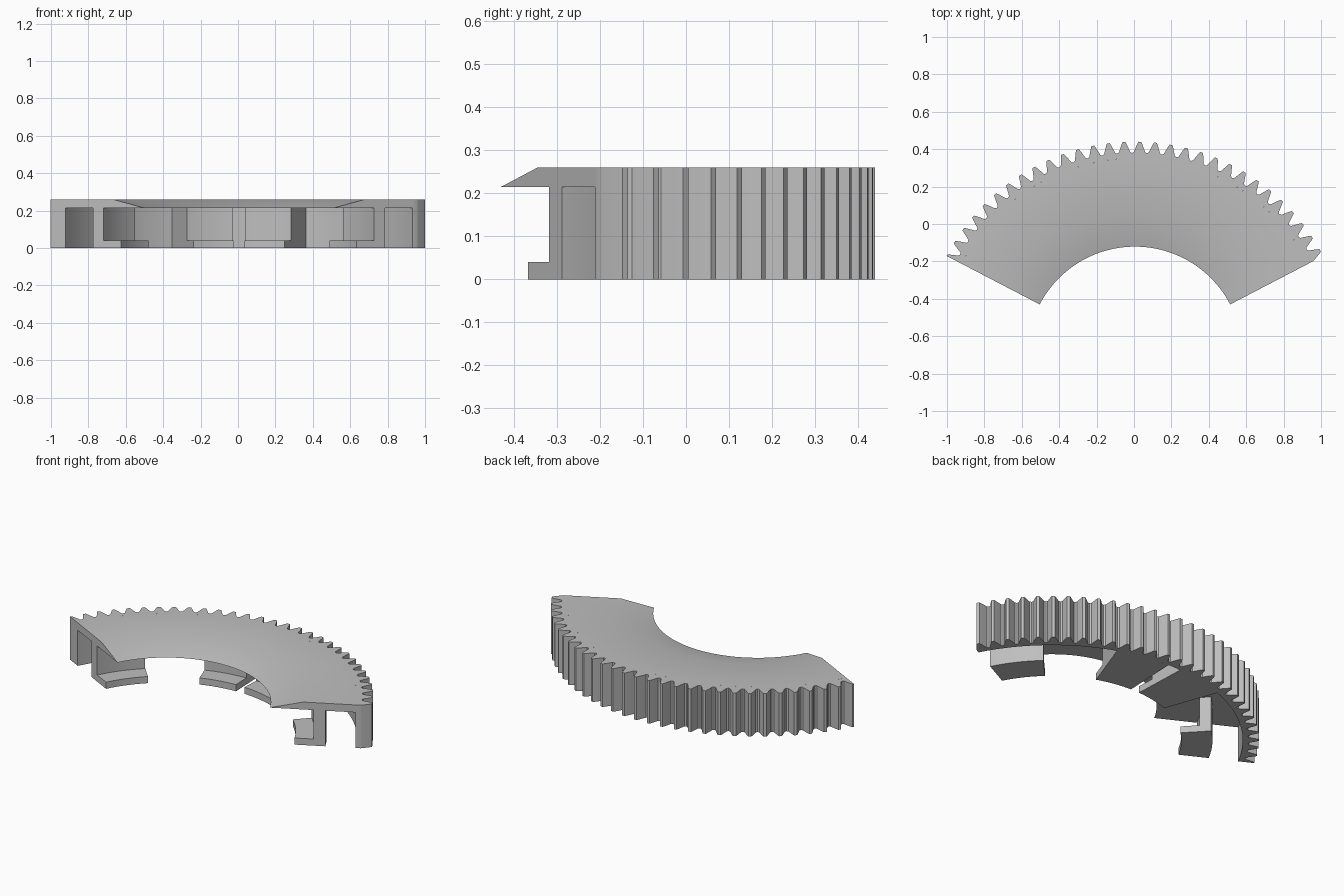
import bpy, bmesh, math

if "Cube" in bpy.data.objects:
    bpy.data.objects.remove(bpy.data.objects["Cube"], do_unlink=True)

CX, CY = 0.005, -0.695            # gear axis
START, END = 27.5, 152.5          # sector limits in degrees
TOP, UNDER, FOOT = 0.26, 0.215, 0.04
R_INNER, R_CHAMFER, R_RIM, R_ROOT, R_TIP = 0.574, 0.758, 1.046, 1.075, 1.135

grey = bpy.data.materials.new("plain grey")
grey.use_nodes = True
colour = (0.52, 0.52, 0.52, 1)
grey.diffuse_color = colour
grey.node_tree.nodes["Principled BSDF"].inputs["Base Color"].default_value = colour


def sweep(name, sections):
    """Skin a list of (angle, [(radius, z), ...]) sections and cap both ends."""
    bm = bmesh.new()
    rings = []
    for angle, profile in sections:
        a = math.radians(angle)
        rings.append([bm.verts.new((CX + r * math.cos(a), CY + r * math.sin(a), z))
                      for r, z in profile])
    count = len(rings[0])
    for one, two in zip(rings, rings[1:]):
        for i in range(count):
            j = (i + 1) % count
            bm.faces.new((one[i], one[j], two[j], two[i]))
    bm.faces.new(rings[0])
    bm.faces.new(rings[-1])
    bmesh.ops.recalc_face_normals(bm, faces=bm.faces)
    mesh = bpy.data.meshes.new(name)
    bm.to_mesh(mesh)
    bm.free()
    mesh.materials.append(grey)
    obj = bpy.data.objects.new(name, mesh)
    bpy.context.collection.objects.link(obj)
    bpy.ops.object.select_all(action='DESELECT')
    obj.select_set(True)
    bpy.context.view_layer.objects.active = obj
    bpy.ops.object.shade_smooth_by_angle(angle=math.radians(30))
    return obj


def arc(name, profile, a0, a1):
    """Revolve one constant profile between two angles."""
    steps = max(4, round((a1 - a0) / 1.5))
    return sweep(name, [(a0 + (a1 - a0) * i / steps, profile) for i in range(steps + 1)])


# Top plate with sloping inner lip
arc("top_plate", [(R_INNER, UNDER), (R_CHAMFER, TOP), (R_RIM, TOP), (R_RIM, UNDER)], START, END)

# Toothed outer rim
PITCH, FIRST_TIP, TEETH = 4.25, 29.2, 30
tooth = [(-2.1, R_ROOT), (-1.6, 1.08), (-0.75, 1.12), (-0.4, R_TIP),
         (0.4, R_TIP), (0.75, 1.12), (1.6, 1.08)]
outline = [(START, R_ROOT)]
for k in range(TEETH):
    for da, r in tooth:
        angle = FIRST_TIP + k * PITCH + da
        if START < angle < END:
            outline.append((angle, r))
outline.append((END, R_TIP))
sweep("toothed_rim", [(a, [(R_RIM, 0), (r, 0), (r, TOP), (R_RIM, TOP)]) for a, r in outline])


# Hooked clips: thin walls at the ends, solid blocks reaching the rim in the middle
def hook(outer):
    return [(0.71, 0), (outer, 0), (outer, UNDER), (0.815, UNDER), (0.815, FOOT), (0.71, FOOT)]


for side in ("left", "right"):
    for part, outer, a0, a1 in (("end_clip", 0.88, START, 47), ("middle_clip", R_RIM, 70, 87.7)):
        if side == "right":
            a0, a1 = 180 - a1, 180 - a0
        arc(f"{side}_{part}", hook(outer), a0, a1)
